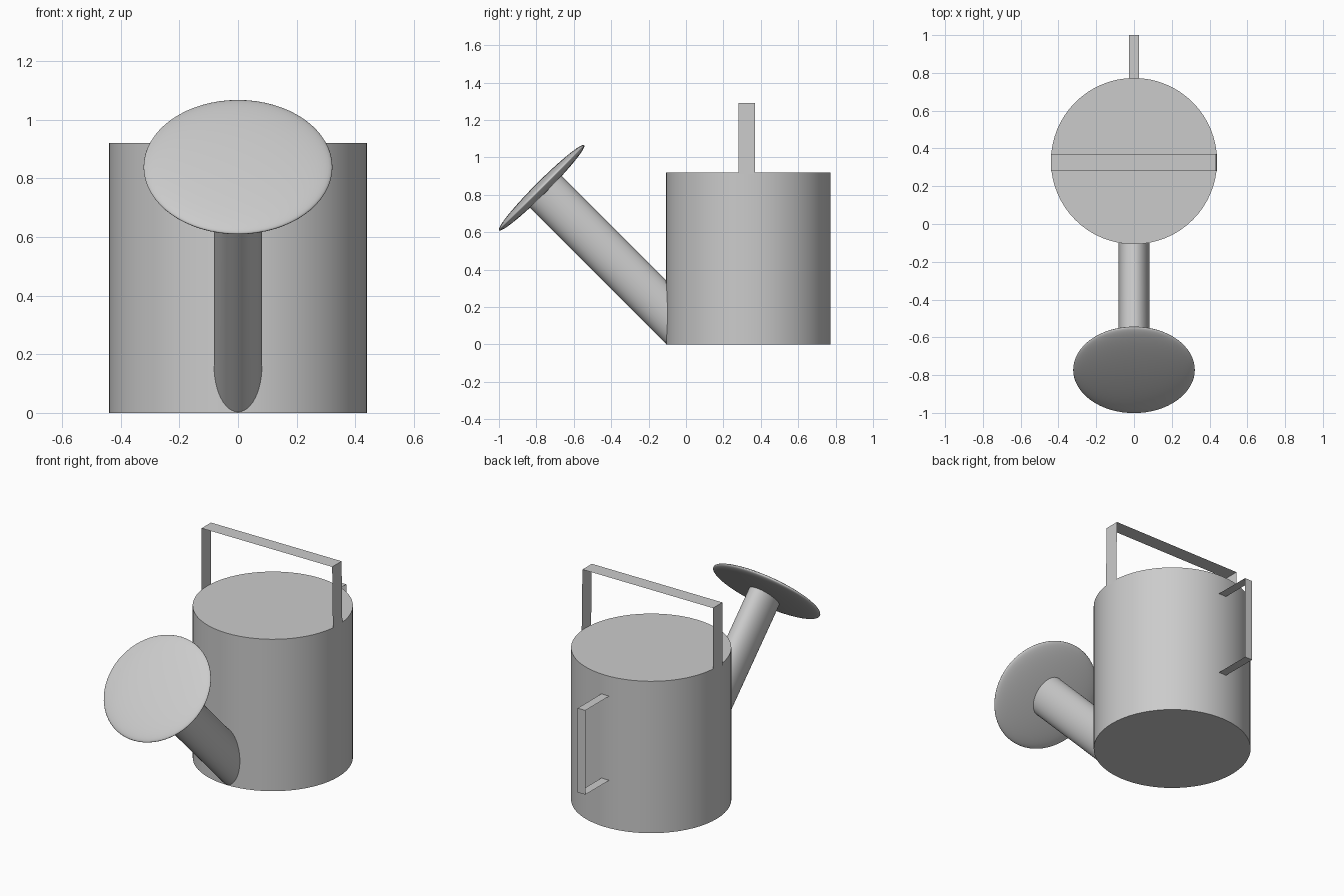
import bpy, bmesh, math
from mathutils import Matrix

default = bpy.data.objects.get("Cube")
if default:
    bpy.data.objects.remove(default, do_unlink=True)

grey = bpy.data.materials.new("light grey metal")
colour = (0.6, 0.6, 0.6, 1)
grey.diffuse_color = colour
grey.use_nodes = True
grey.node_tree.nodes["Principled BSDF"].inputs["Base Color"].default_value = colour

BODY_R, BODY_H, BODY_Y = 0.44, 0.92, 0.333
ROSE_Y, ROSE_Z = -0.772, 0.838


def add_object(name, bm, smooth=False):
    mesh = bpy.data.meshes.new(name)
    bm.to_mesh(mesh)
    bm.free()
    mesh.materials.append(grey)
    obj = bpy.data.objects.new(name, mesh)
    bpy.context.collection.objects.link(obj)
    if smooth:
        bpy.ops.object.select_all(action='DESELECT')
        obj.select_set(True)
        bpy.context.view_layer.objects.active = obj
        bpy.ops.object.shade_smooth_by_angle(angle=math.radians(35))
    return obj


def ribbon(name, path, offset):
    """Thin strip: sweep a path sideways by +/- offset."""
    bm = bmesh.new()
    rows = [[bm.verts.new([p + s * o for p, o in zip(point, offset)]) for s in (-1, 1)]
            for point in path]
    for a, b in zip(rows, rows[1:]):
        bm.faces.new((a[0], a[1], b[1], b[0]))
    return add_object(name, bm)


# Closed round body
bm = bmesh.new()
bmesh.ops.create_cone(bm, cap_ends=True, segments=64, radius1=BODY_R, radius2=BODY_R,
                      depth=BODY_H, matrix=Matrix.Translation((0, BODY_Y, BODY_H / 2)))
add_object("body", bm, smooth=True)

# Oval spout at 45 degrees, its foot fitted to the curved body wall
bm = bmesh.new()
foot, tip = [], []
r = math.sqrt(0.5)
for i in range(48):
    a = 2 * math.pi * i / 48
    x, h = 0.082 * math.cos(a), 0.12 * math.sin(a)
    y, z = ROSE_Y + h * r, ROSE_Z + h * r
    wall = BODY_Y - math.sqrt(BODY_R ** 2 - x ** 2)
    tip.append(bm.verts.new((x, y, z)))
    foot.append(bm.verts.new((x, wall, z - (wall - y))))
for i in range(48):
    j = (i + 1) % 48
    bm.faces.new((foot[i], foot[j], tip[j], tip[i]))
bmesh.ops.recalc_face_normals(bm, faces=bm.faces)
add_object("spout", bm, smooth=True)

# Sprinkler rose: a flattened ball square to the spout
bm = bmesh.new()
bmesh.ops.create_uvsphere(bm, u_segments=64, v_segments=32, radius=1)
bmesh.ops.transform(bm, verts=bm.verts, matrix=(
    Matrix.Translation((0, ROSE_Y, ROSE_Z)) @ Matrix.Rotation(math.radians(45), 4, 'X')
    @ Matrix.Diagonal((0.322, 0.322, 0.034, 1))))
rose = add_object("sprinkler_rose", bm)
for face in rose.data.polygons:
    face.use_smooth = True

# Carrying handle over the top and pouring handle at the back
ribbon("top_handle", [(-0.44, 0.325, 0.91), (-0.44, 0.325, 1.29),
                      (0.435, 0.325, 1.29), (0.44, 0.325, 0.91)], (0, 0.045, 0))
ribbon("back_handle", [(0, 0.77, 0.29), (0, 1, 0.29),
                       (0, 1, 0.80), (0, 0.77, 0.80)], (0.026, 0, 0))
